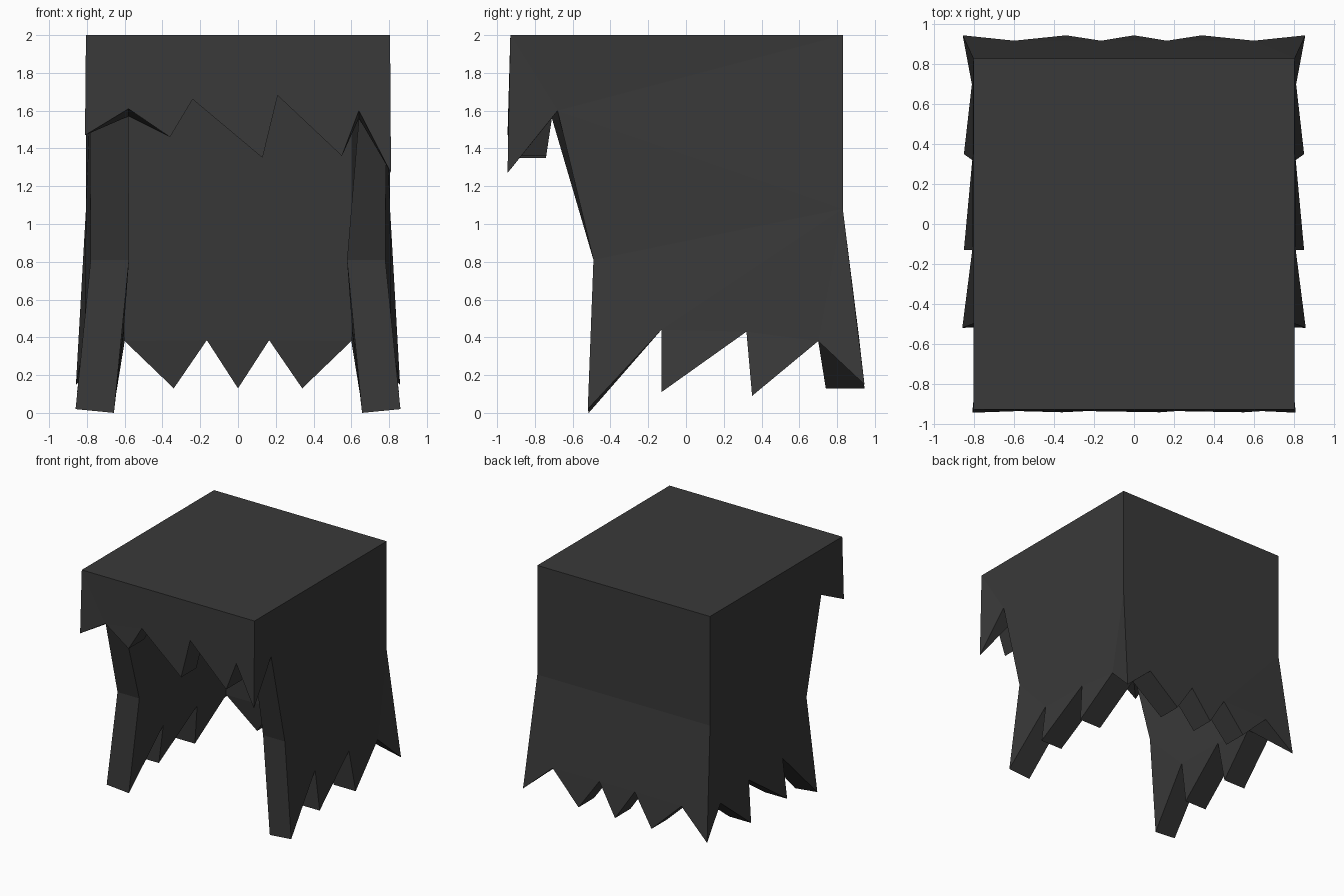
import bpy
import bmesh
from mathutils import Vector
from mathutils.geometry import tessellate_polygon

old = bpy.data.objects.get("Cube")
if old:
    bpy.data.objects.remove(old)

TOP, CEILING, BEND = 2.0, 1.8, 1.08
WIDE, FRONT, BACK = 0.805, -0.93, 0.83
X, Y, Z = 0, 1, 2

bm = bmesh.new()
verts = {}


def vert(p):
    key = tuple(round(c, 3) for c in p)
    if key not in verts:
        verts[key] = bm.verts.new(p)
    return verts[key]


def face(points):
    ring = []
    for p in points:
        v = vert(p)
        if v not in ring:
            ring.append(v)
    if len(ring) > 2:
        bm.faces.new(ring)


def panel(points, axis):
    """Fill a concave outline, seen flat along the given axis."""
    ring = list(dict.fromkeys(points))
    flat = []
    for p in ring:
        q = Vector(p)
        q[axis] = 0
        flat.append(q)
    for tri in tessellate_polygon([flat]):
        face([ring[i] for i in tri])


# Each rim point is a pair: outer position, inner position
def side_wall(s, front_corner, front_peak):
    peak_in = (s * front_peak[0], -0.71, front_peak[1] - 0.04)
    back_in = (s * 0.6, 0.7, 0.38)
    corner = ((s * 0.81, -0.945, front_corner), peak_in)
    peak = ((s * 0.785, -0.68, 1.6), peak_in)
    knee = ((s * 0.78, -0.49, 0.81), (s * 0.577, -0.49, 0.81))
    foot = ((s * 0.86, -0.52, 0.02), (s * 0.657, -0.515, 0.0))
    teeth = []
    for y, z in [(-0.13, 0.44), (-0.13, 0.11), (0.32, 0.43), (0.35, 0.09)]:
        x = 0.81 if z > 0.3 else 0.852
        teeth.append(((s * x, y, z), (s * (x - 0.205), y, z)))
    last = ((s * 0.812, 0.7, 0.38), back_in)
    tail = ((s * 0.858, 0.945, 0.15), back_in)
    bend = ((s * WIDE, BACK, BEND), (s * 0.6, 0.665, BEND))
    roof = [((s * WIDE, FRONT, TOP), (s * 0.6, -0.73, CEILING)),
            ((s * WIDE, BACK, TOP), (s * 0.6, 0.63, CEILING))]
    for k in (0, 1):
        panel([p[k] for p in roof + [bend, knee, peak, corner]], X)
        panel([p[k] for p in [bend, tail, last] + teeth[::-1] + [foot, knee]], X)
    return [corner, peak, knee, foot] + teeth + [last, tail], bend, roof


left_rim, left_bend, left_roof = side_wall(1, 1.27, (0.64, 1.6))
right_rim, right_bend, right_roof = side_wall(-1, 1.47, (0.58, 1.61))

# Back wall teeth, left to right
back_rim = []
for x, z in [(0.6, 0.38), (0.34, 0.13), (0.165, 0.385), (0, 0.13),
             (-0.165, 0.385), (-0.34, 0.13), (-0.6, 0.38)]:
    y = 0.945 if z < 0.2 else 0.918
    inner_y = 0.74 if z < 0.2 else 0.7
    back_rim.append(((x, y, z), (x, inner_y, z)))

# Jagged front fringe, right to left
fringe = []
for x, z in [(-0.58, 1.61), (-0.36, 1.46), (-0.24, 1.66),
             (0.13, 1.35), (0.21, 1.68), (0.55, 1.36), (0.64, 1.6)]:
    y = -0.943 if z < 1.5 else -0.937
    at_end = abs(x) > 0.57
    inner = (x, -0.71, z - 0.04) if at_end else (x, -0.74, z)
    fringe.append(((x, y, z), inner))

# Outer skin and inner lining: roof, back, back teeth, front
for k in (0, 1):
    panel([p[k] for p in left_roof + right_roof[::-1]], Z)
    panel([p[k] for p in (left_roof[1], left_bend, right_bend, right_roof[1])], Y)
    panel([p[k] for p in [left_bend, left_rim[-1]] + back_rim[::2]
           + [right_rim[-1], right_bend]], Y)
    for i in (0, 2, 4):
        face([p[k] for p in back_rim[i:i + 3]])
    panel([p[k] for p in [left_roof[0], right_roof[0], right_rim[0]] + fringe
           + [left_rim[0]]], Y)

# Rim joining the two skins
rim = left_rim + back_rim + right_rim[::-1] + fringe
for a, b in zip(rim, rim[1:] + rim[:1]):
    face([a[0], b[0], b[1], a[1]])

bmesh.ops.recalc_face_normals(bm, faces=bm.faces)

mesh = bpy.data.meshes.new("ragged_hood")
bm.to_mesh(mesh)
bm.free()
hood = bpy.data.objects.new("ragged_hood", mesh)
bpy.context.collection.objects.link(hood)

# Charcoal colour
charcoal = bpy.data.materials.new("charcoal")
charcoal.use_nodes = True
colour = (0.041, 0.041, 0.041, 1)
charcoal.diffuse_color = colour
charcoal.node_tree.nodes["Principled BSDF"].inputs["Base Color"].default_value = colour
mesh.materials.append(charcoal)
